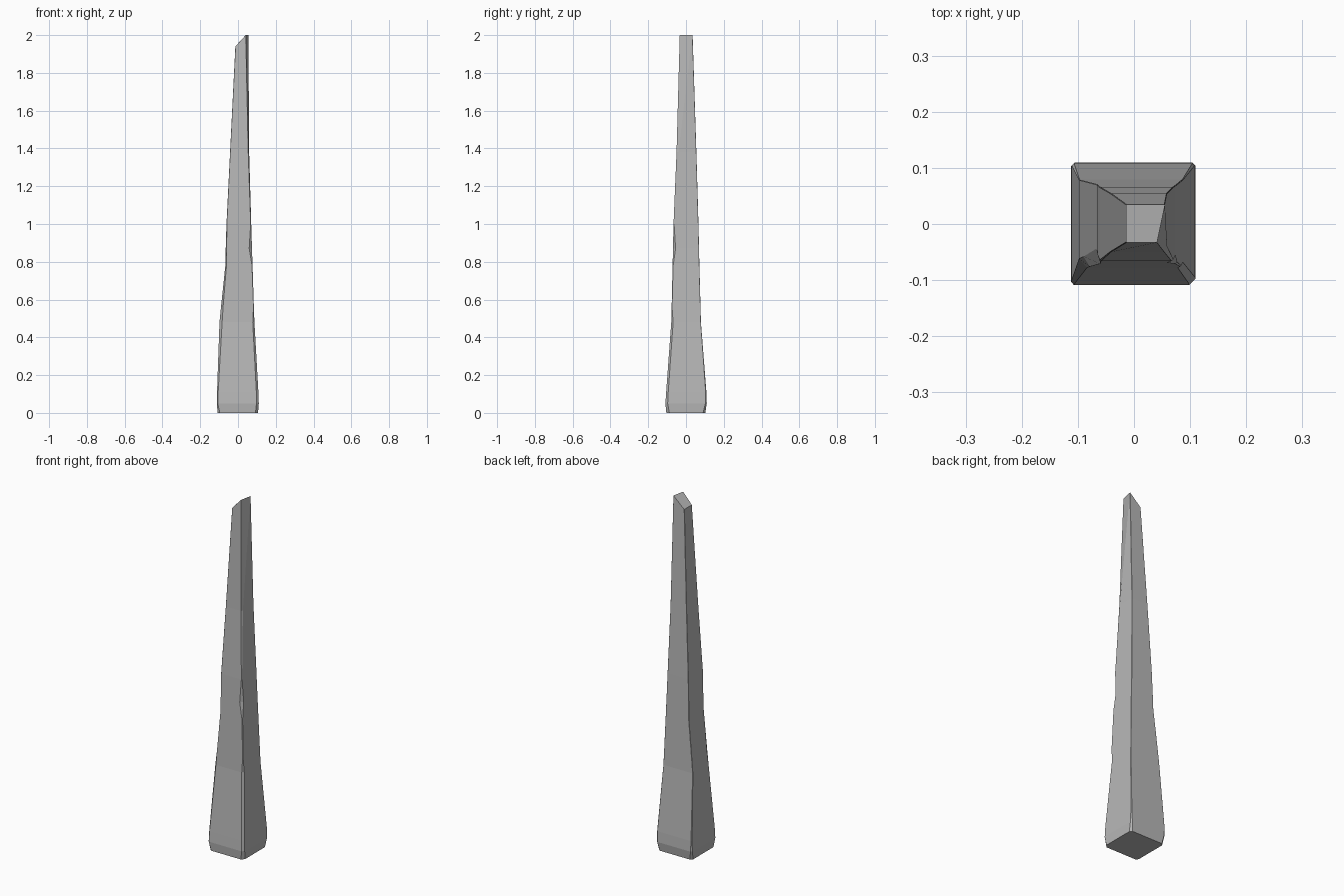
import bpy, bmesh

cube = bpy.data.objects.get("Cube")
if cube:
    bpy.data.objects.remove(cube, do_unlink=True)

stone = bpy.data.materials.new("grey_stone")
stone.use_nodes = True
GREY = (0.48, 0.48, 0.48, 1)
stone.diffuse_color = GREY
bsdf = next(n for n in stone.node_tree.nodes if n.type == 'BSDF_PRINCIPLED')
bsdf.inputs["Base Color"].default_value = GREY
bsdf.inputs["Roughness"].default_value = 0.8

# Cross-sections: height, x range, y range,
# then the chipped front corners (x cut, y cut) on the -x and +x side, and the back cut
SECTIONS = [
    (0.00, -.108, .106, -.104, .102, (.012, .012), (.014, .016), .012),
    (0.05, -.112, .110, -.109, .110, (.005, .006), (.012, .012), .007),
    (0.11, -.111, .108, -.105, .108, (.006, .006), (.011, .011), .004),
    (0.48, -.098, .087, -.078, .079, (.014, .016), (.009, .010), .001),
    (0.56, -.090, .084, -.076, .077, (.011, .018), (.002, .002), .001),
    (0.78, -.067, .077, -.071, .071, (.006, .027), (.003, .003), .001),
    (0.87, -.065, .074, -.069, .069, (.005, .015), (.015, .014), .001),
    (1.00, -.061, .070, -.066, .066, (.002, .002), (.003, .003), .001),
    (1.38, -.042, .059, -.050, .055, (.001, .001), (.005, .010), .001),
    (2.00, -.014, .055, -.033, .035, (.001, .001), (.014, .066), .001),
]


def outline(x0, x1, y0, y1, right, left, back):
    """Rectangle with its four corners cut, counter-clockwise."""
    return [(x0 + right[0], y0), (x1 - left[0], y0),
            (x1, y0 + left[1]), (x1, y1 - back),
            (x1 - back, y1), (x0 + back, y1),
            (x0, y1 - back), (x0, y0 + right[1])]


# Tapered shaft lofted through the sections, with a slanted tip
bm = bmesh.new()
rings = []
for z, *shape in SECTIONS:
    ring = []
    for x, y in outline(*shape):
        drop = 0.06 if z == 2 and x < 0.02 else 0
        ring.append(bm.verts.new((x, y, z - drop)))
    rings.append(ring)
for low, high in zip(rings, rings[1:]):
    for i in range(8):
        j = (i + 1) % 8
        bm.faces.new((low[i], low[j], high[j], high[i]))
bm.faces.new(rings[0][::-1])
bm.faces.new(rings[-1])
bmesh.ops.recalc_face_normals(bm, faces=bm.faces)

mesh = bpy.data.meshes.new("stone_spike")
bm.to_mesh(mesh)
bm.free()
mesh.materials.append(stone)
spike = bpy.data.objects.new("stone_spike", mesh)
bpy.context.collection.objects.link(spike)
